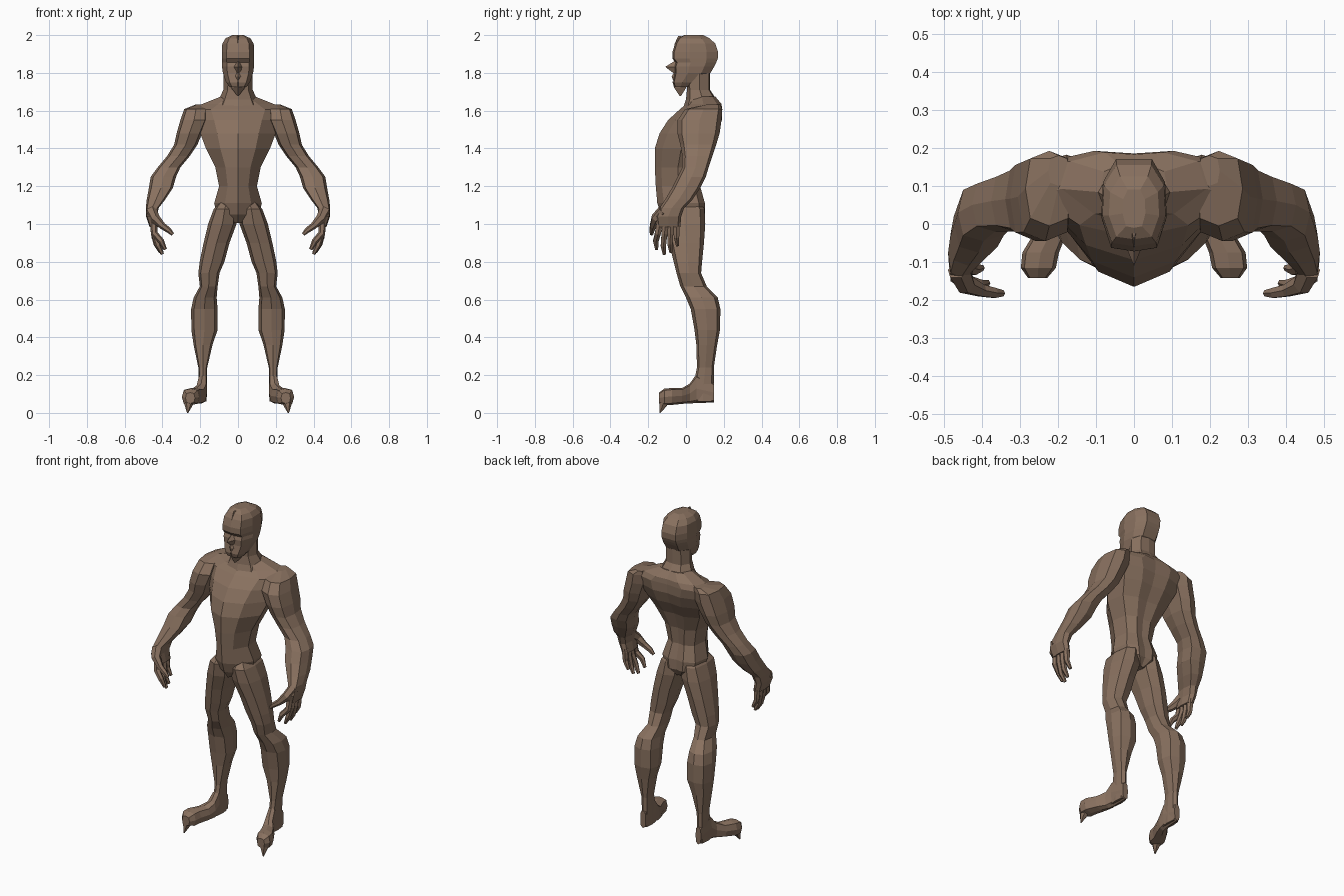
import bpy, bmesh, math
from mathutils import Vector

skin = bpy.data.materials.new("brown skin")
skin.diffuse_color = (0.25, 0.165, 0.115, 1)


def make(name, rings, mirror=False):
    """Skin a list of equal-length vertex rings into a closed flat-shaded object."""
    bm = bmesh.new()
    vs = [[bm.verts.new(p) for p in r] for r in rings]
    n = len(vs[0])
    for a, b in zip(vs, vs[1:]):
        for i in range(n):
            j = (i + 1) % n
            bm.faces.new((a[i], a[j], b[j], b[i]))
    bm.faces.new(vs[0])
    bm.faces.new(vs[-1])
    bmesh.ops.recalc_face_normals(bm, faces=bm.faces)
    me = bpy.data.meshes.new(name)
    bm.to_mesh(me)
    bm.free()
    me.materials.append(skin)
    ob = bpy.data.objects.new(name, me)
    bpy.context.collection.objects.link(ob)
    if mirror:
        ob.modifiers.new("Mirror", 'MIRROR').merge_threshold = 0.0001
    return ob


def box_ring(a0, a1, b0, b1, n=8, power=0.8):
    """Rounded ring that touches the given bounds."""
    out = []
    for i in range(n):
        t = 2 * math.pi * i / n
        c, s = math.cos(t), math.sin(t)
        c = math.copysign(abs(c) ** power, c)
        s = math.copysign(abs(s) ** power, s)
        out.append(((a0 + a1) / 2 + c * (a1 - a0) / 2, (b0 + b1) / 2 + s * (b1 - b0) / 2))
    return out


def limb(name, rows, power=0.8):
    """rows: z, x min, x max, y min, y max"""
    return make(name, [[(x, y, r[0]) for x, y in box_ring(*r[1:], power=power)]
                       for r in rows], True)


def body(name, half, rows):
    """Symmetric loft. half: right-hand profile, rows: z, half width, y min, y max"""
    prof = half + [(-x, y) for x, y in half[-2:0:-1]]
    return make(name, [[(x * w, (a + b) / 2 + y * (b - a) / 2, z) for x, y in prof]
                       for z, w, a, b in rows])


def tube(name, pts, radii, n=6, flat=1.0):
    """Tapered tube along points, mirrored"""
    pts = [Vector(p) for p in pts]
    rings = []
    for i, p in enumerate(pts):
        d = (pts[min(i + 1, len(pts) - 1)] - pts[max(i - 1, 0)]).normalized()
        u = d.cross(Vector((0, 1, 0.01))).normalized()
        v = d.cross(u)
        rings.append([p + radii[i] * (u * flat * math.cos(2 * math.pi * k / n)
                                      + v * math.sin(2 * math.pi * k / n)) for k in range(n)])
    return make(name, rings, True)


# torso, with a keel down the chest and a flat back
body("torso", [(0, -1), (0.55, -0.72), (1, -0.02), (0.88, 0.75), (0.4, 1), (0, 0.94)], [
    (1.005, 0.03, -0.10, 0.07), (1.05, 0.11, -0.132, 0.10), (1.11, 0.126, -0.152, 0.10),
    (1.20, 0.10, -0.16, 0.075), (1.30, 0.12, -0.165, 0.085), (1.40, 0.17, -0.165, 0.12),
    (1.48, 0.20, -0.14, 0.165), (1.55, 0.23, -0.095, 0.19), (1.605, 0.26, -0.035, 0.192),
    (1.635, 0.19, 0.0, 0.188), (1.675, 0.09, 0.015, 0.155)])

# neck and head
body("neck", [(0, -1), (0.7, -0.75), (1, 0.1), (0.65, 0.9), (0, 1)], [
    (1.60, 0.13, -0.02, 0.17), (1.66, 0.10, 0.0, 0.16), (1.71, 0.078, 0.005, 0.128),
    (1.80, 0.076, 0.0, 0.128)])
head_half = [(0, -1), (0.7, -0.92), (1, -0.25), (0.95, 0.5), (0.55, 1), (0, 1)]
body("head", head_half, [
    (1.725, 0.045, -0.06, 0.02), (1.75, 0.063, -0.068, 0.06), (1.80, 0.08, -0.06, 0.13),
    (1.835, 0.085, -0.062, 0.15), (1.855, 0.085, -0.055, 0.16), (1.875, 0.086, -0.072, 0.168),
    (1.91, 0.086, -0.072, 0.17), (1.955, 0.083, -0.058, 0.155), (1.983, 0.066, -0.04, 0.125),
    (2.0, 0.03, -0.01, 0.09)])
# face details
tri = [(0, -1), (1, 1), (0, 1)]
body("nose", tri, [(1.862, 0.012, -0.062, -0.03), (1.832, 0.034, -0.11, -0.03),
                   (1.80, 0.025, -0.068, -0.03)])
body("mouth_ridge", tri, [(1.80, 0.05, -0.064, -0.02), (1.782, 0.055, -0.076, -0.02),
                          (1.76, 0.045, -0.068, -0.02)])
body("chin_beard", tri, [(1.755, 0.05, -0.073, 0.01), (1.72, 0.036, -0.062, 0.0),
                         (1.678, 0.003, -0.034, -0.026)])
body("brow_crest", tri, [(1.95, 0.02, -0.062, -0.02), (1.995, 0.004, -0.042, -0.025)])

# arms
limb("arm", [
    (1.632, 0.17, 0.225, 0.10, 0.18), (1.608, 0.16, 0.285, -0.005, 0.192),
    (1.55, 0.16, 0.305, -0.045, 0.188), (1.48, 0.19, 0.325, -0.045, 0.178),
    (1.42, 0.215, 0.338, -0.03, 0.16), (1.36, 0.255, 0.375, -0.02, 0.14),
    (1.30, 0.305, 0.425, -0.02, 0.12), (1.25, 0.328, 0.462, -0.045, 0.105),
    (1.19, 0.345, 0.472, -0.075, 0.075), (1.13, 0.385, 0.483, -0.11, 0.035),
    (1.085, 0.42, 0.488, -0.14, -0.01), (1.04, 0.43, 0.487, -0.165, -0.025),
    (0.985, 0.42, 0.468, -0.155, -0.03)], 0.66)
# fingers: y at root, y at tip, tip x, tip z
fingers = [(-0.138, -0.16, 0.385, 0.865), (-0.108, -0.12, 0.40, 0.84),
           (-0.08, -0.085, 0.41, 0.85), (-0.05, -0.05, 0.42, 0.885)]
for y0, y1, x, z in fingers:
    tube("finger", [(0.447, y0, 1.01), (0.443, (y0 + y1) / 2, 0.95),
                    (x + 0.022, y1, z + 0.045), (x, y1 + 0.005, z)],
         [0.02, 0.018, 0.016, 0.009])
tube("thumb", [(0.46, -0.12, 1.07), (0.44, -0.16, 1.03), (0.40, -0.175, 0.99),
               (0.367, -0.181, 0.967), (0.345, -0.182, 0.945)],
     [0.032, 0.027, 0.018, 0.015, 0.009])

# legs, the tops tucked into the hips
limb("leg", [
    (1.12, 0.025, 0.095, -0.10, 0.07), (1.08, 0.012, 0.128, -0.13, 0.098),
    (1.00, 0.008, 0.158, -0.118, 0.102),
    (0.90, 0.045, 0.182, -0.09, 0.095), (0.80, 0.072, 0.203, -0.065, 0.085),
    (0.74, 0.098, 0.21, -0.05, 0.08), (0.67, 0.108, 0.202, -0.03, 0.11),
    (0.61, 0.113, 0.235, 0.0, 0.168), (0.55, 0.108, 0.248, 0.025, 0.182),
    (0.44, 0.108, 0.247, 0.045, 0.18), (0.36, 0.135, 0.235, 0.055, 0.165),
    (0.24, 0.163, 0.21, 0.058, 0.147), (0.15, 0.164, 0.207, 0.04, 0.147),
    (0.06, 0.166, 0.21, 0.03, 0.147)], 0.72)

# feet, lofted from heel to toe; rows: y, x min, x max, z min, z max
feet = [(0.148, 0.168, 0.205, 0.055, 0.16), (0.055, 0.163, 0.213, 0.052, 0.205),
        (0.02, 0.165, 0.225, 0.05, 0.155), (-0.02, 0.175, 0.26, 0.048, 0.132),
        (-0.075, 0.197, 0.293, 0.042, 0.132), (-0.115, 0.205, 0.297, 0.04, 0.128),
        (-0.142, 0.228, 0.278, 0.05, 0.108)]
make("foot", [[(x, r[0], z) for x, z in box_ring(*r[1:], power=0.65)] for r in feet], True)
tube("toe_claw", [(0.258, -0.11, 0.075), (0.262, -0.122, 0.042), (0.267, -0.138, 0.0)],
     [0.032, 0.022, 0.003])
